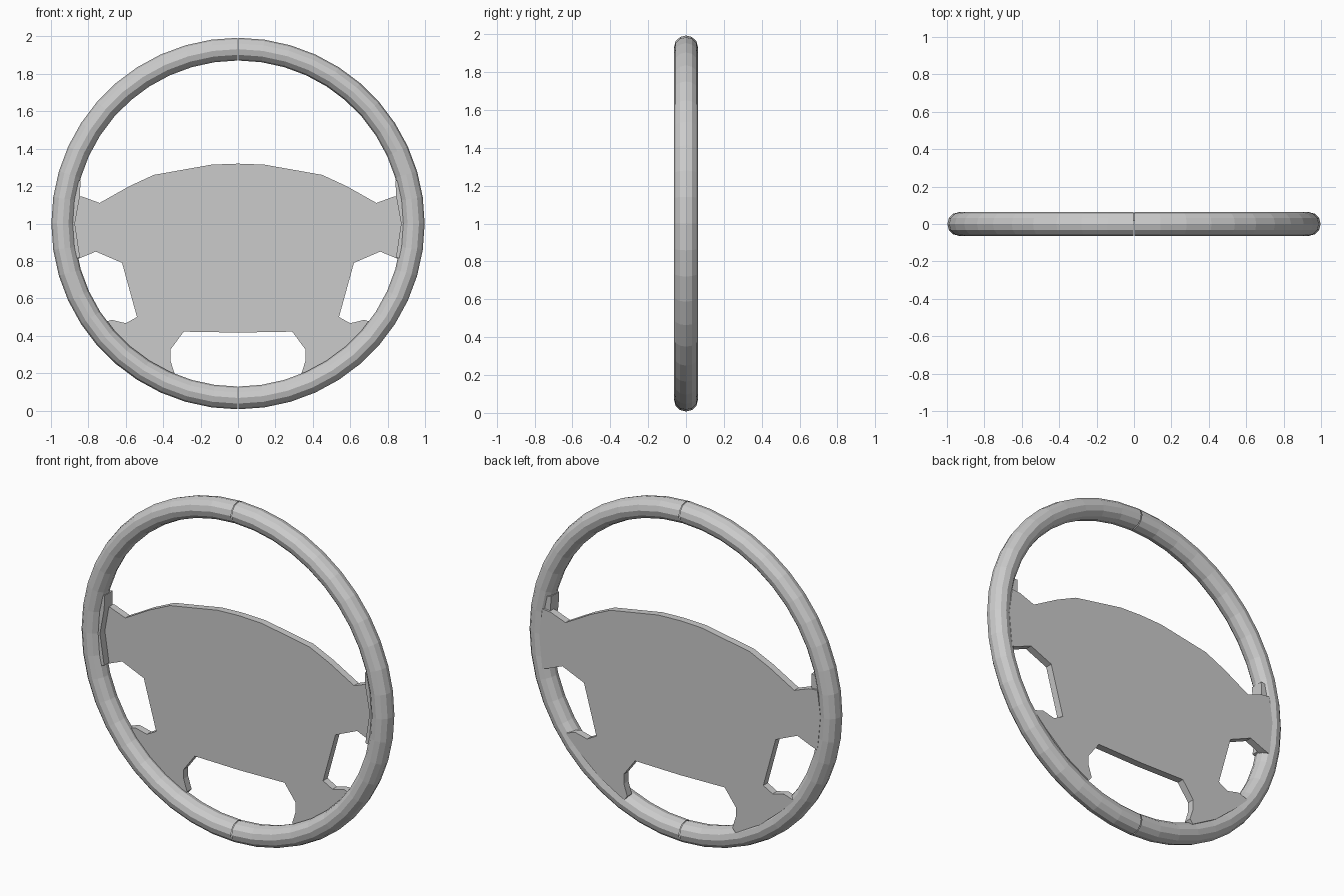
import bpy, bmesh, math

if "Cube" in bpy.data.objects:
    bpy.data.objects.remove(bpy.data.objects["Cube"])

CZ = 1.0            # height of the wheel centre
RIM_R = 0.937       # rim centre-line radius
TUBE_R, TUBE_Y = 0.061, 0.063
HALF_SEG, TUBE_SEG = 22, 12


def make_object(name, bm, mirror=True, merge=True):
    bmesh.ops.recalc_face_normals(bm, faces=bm.faces)
    me = bpy.data.meshes.new(name)
    bm.to_mesh(me)
    bm.free()
    ob = bpy.data.objects.new(name, me)
    bpy.context.collection.objects.link(ob)
    if mirror:
        mod = ob.modifiers.new("Mirror", 'MIRROR')
        mod.use_axis[0] = True
        mod.use_mirror_merge = merge
    return ob


def prism(name, outline, y0, y1, mirror=True):
    """Extrude an (x, z) outline from y0 to y1."""
    bm = bmesh.new()
    face = bm.faces.new([bm.verts.new((x, y0, z)) for x, z in outline])
    ext = bmesh.ops.extrude_face_region(bm, geom=[face])
    for v in ext["geom"]:
        if isinstance(v, bmesh.types.BMVert):
            v.co.y = y1
    return make_object(name, bm, mirror)


# Rim: half a ring, mirrored, leaving a fine seam at top and bottom
bm = bmesh.new()
rings = []
for i in range(HALF_SEG + 1):
    a = -math.pi / 2 + math.pi * i / HALF_SEG
    ring = []
    for j in range(TUBE_SEG):
        t = 2 * math.pi * j / TUBE_SEG
        r = RIM_R + TUBE_R * math.cos(t)
        x = max(r * math.cos(a), 0.002)
        ring.append(bm.verts.new((x, TUBE_Y * math.sin(t), CZ + 0.995 * r * math.sin(a))))
    rings.append(ring)
for r0, r1 in zip(rings, rings[1:]):
    for j in range(TUBE_SEG):
        k = (j + 1) % TUBE_SEG
        bm.faces.new((r0[j], r0[k], r1[k], r1[j]))
make_object("rim", bm, merge=False)

# Hub plate with upper spokes and lower wings: full outline from one half
half = [(0.14, 1.315), (0.45, 1.26), (0.58, 1.20), (0.74, 1.11), (0.835, 1.145),
        (0.89, 1.15), (0.91, 1.0), (0.89, 0.80), (0.845, 0.815), (0.76, 0.85),
        (0.62, 0.79), (0.54, 0.50), (0.60, 0.467), (0.675, 0.485), (0.74, 0.465),
        (0.66, 0.385), (0.52, 0.265), (0.36, 0.175), (0.34, 0.20),
        (0.362, 0.27), (0.362, 0.325), (0.29, 0.422)]
outline = [(0, 1.32)] + half + [(0, 0.417)] + [(-x, z) for x, z in reversed(half)]
prism("hub_plate", outline, 0.015, 0.057, mirror=False)

# Collars where the upper spokes meet the rim
collar = [(0.842, 1.23), (0.845, 1.15), (0.872, 1.0), (0.845, 0.82),
          (0.91, 0.80), (0.935, 1.0), (0.91, 1.22)]
prism("spoke_collar", collar, -0.03, 0.045)
